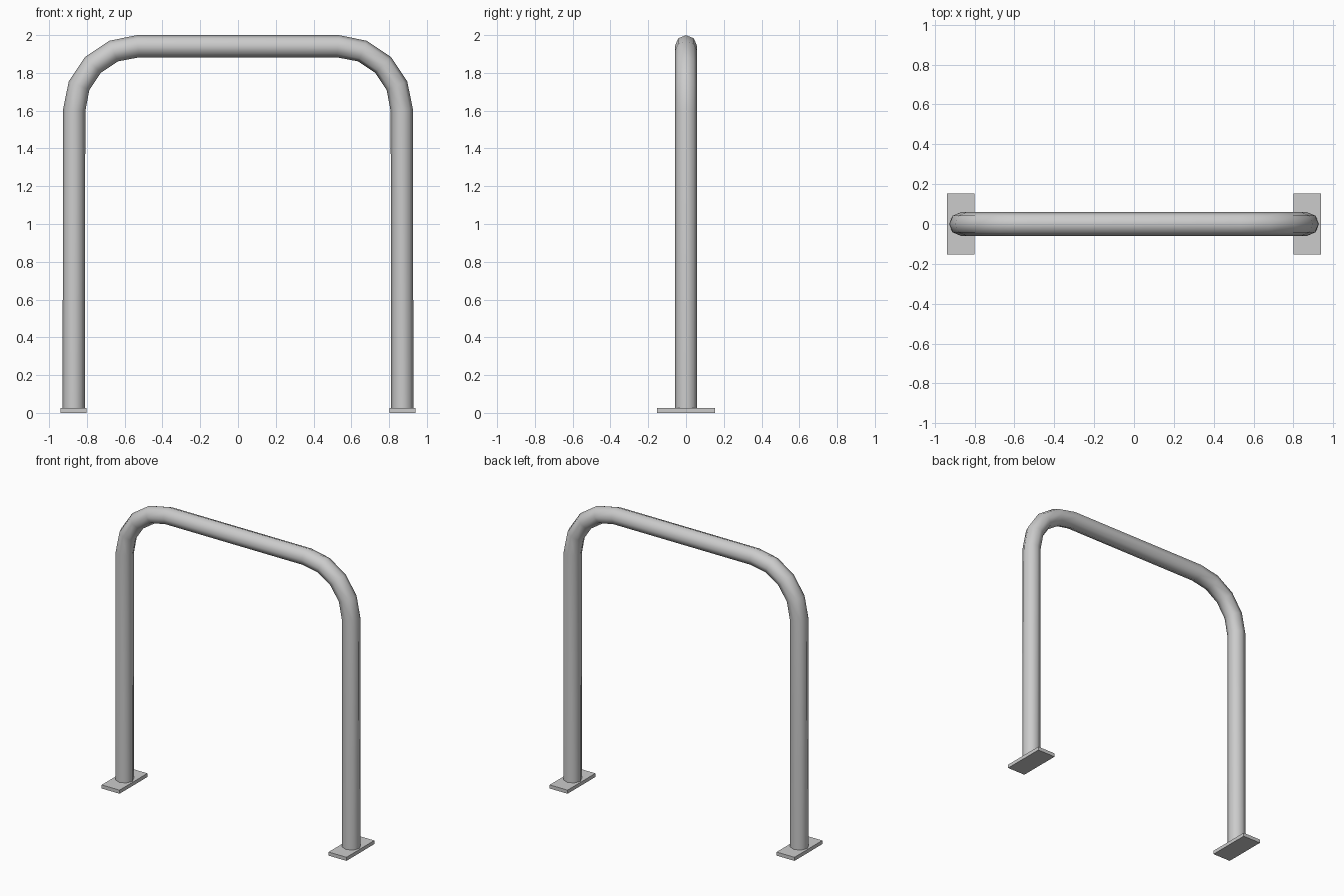
import bpy, bmesh
from math import sin, cos, pi, radians
from mathutils import Vector

if "Cube" in bpy.data.objects:
    bpy.data.objects.remove(bpy.data.objects["Cube"])

SIDES, R = 8, 0.059
BEND_R, BEND_X, BEND_Z = 0.337, 0.53, 1.604

# centre line of the left half: foot, then a four-segment bend
left = [(-0.87, 0.01)] + [(-BEND_X - BEND_R * cos(i * pi / 8),
                           BEND_Z + BEND_R * sin(i * pi / 8)) for i in range(5)]
path = [Vector((x, 0, z)) for x, z in left]
path += [Vector((-p.x, 0, p.z)) for p in reversed(path)]

# bent tube: one ring per path point, mitred to the mean direction
bm = bmesh.new()
rings = []
side = Vector((0, 1, 0))
for i, p in enumerate(path):
    before = (p - path[i - 1]).normalized() if i else Vector((0, 0, 1))
    after = (path[i + 1] - p).normalized() if i < len(path) - 1 else Vector((0, 0, -1))
    out = (before + after).normalized().cross(side)
    rings.append([bm.verts.new(p + R * (cos(a) * out + sin(a) * side))
                  for a in (2 * pi * k / SIDES for k in range(SIDES))])
for a, b in zip(rings, rings[1:]):
    for k in range(SIDES):
        n = (k + 1) % SIDES
        bm.faces.new((a[k], a[n], b[n], b[k]))
bm.faces.new(rings[0])
bm.faces.new(rings[-1])
bmesh.ops.recalc_face_normals(bm, faces=bm.faces)
mesh = bpy.data.meshes.new("bent_tube")
bm.to_mesh(mesh)
bm.free()
tube = bpy.data.objects.new("bent_tube", mesh)
bpy.context.collection.objects.link(tube)
bpy.context.view_layer.objects.active = tube
tube.select_set(True)
bpy.ops.object.shade_smooth_by_angle(angle=radians(50))

# foot plates
for name, s in (("left_foot_plate", -1), ("right_foot_plate", 1)):
    bpy.ops.mesh.primitive_cube_add(size=1, location=(s * 0.87, 0, 0.0125))
    plate = bpy.context.object
    plate.name = name
    plate.scale = (0.137, 0.305, 0.025)
    bpy.ops.object.transform_apply(location=False, rotation=False, scale=True)
